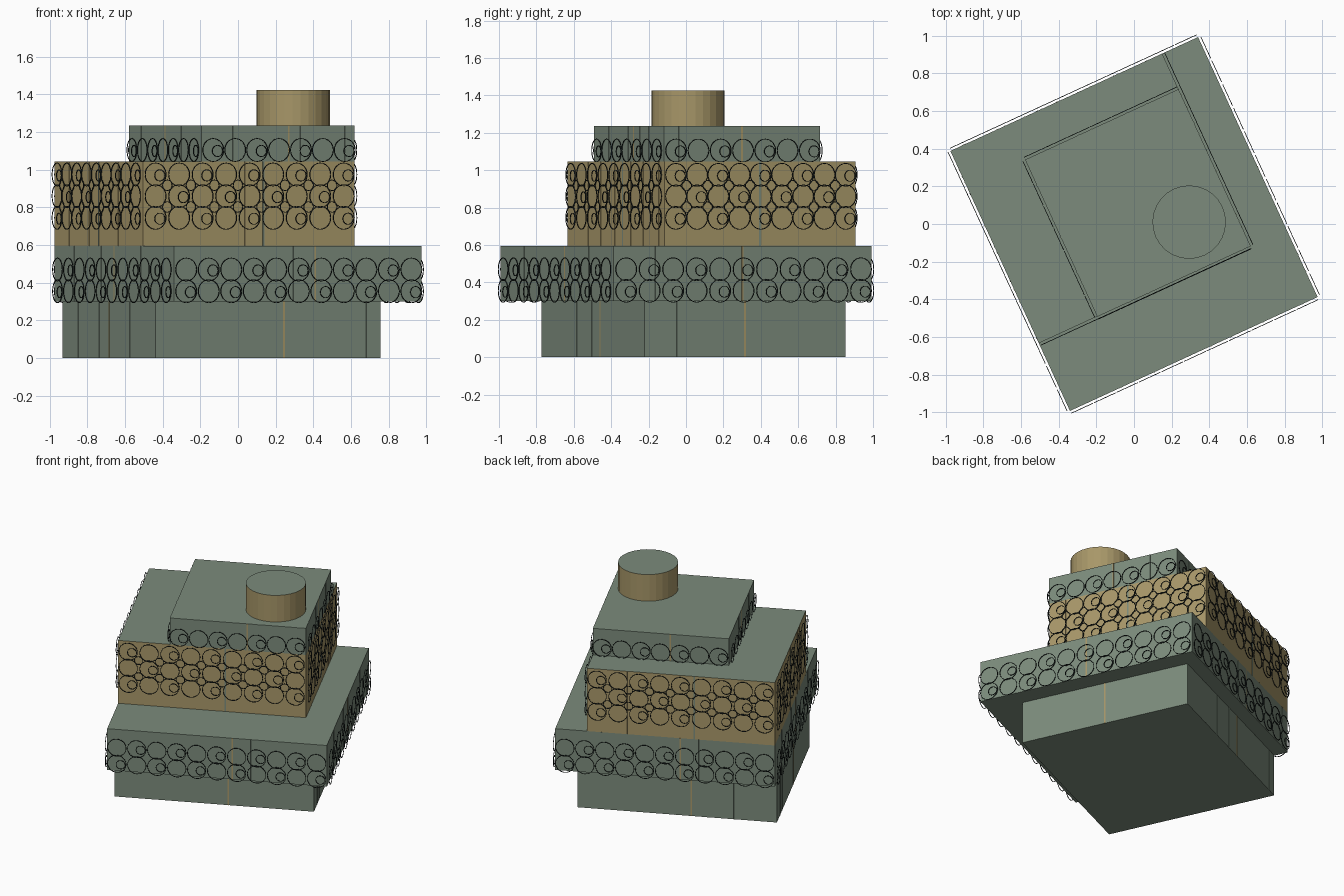
import bpy, bmesh, math
from mathutils import Matrix, Vector

cube = bpy.data.objects.get("Cube")
if cube:
    bpy.data.objects.remove(cube, do_unlink=True)

TURN = math.radians(24.7)   # the whole building is turned on its plot
UP = Vector((0, 0, 1))


def material(name, rgb):
    m = bpy.data.materials.new(name)
    m.use_nodes = True
    m.diffuse_color = (*rgb, 1)
    bsdf = next(n for n in m.node_tree.nodes if n.type == 'BSDF_PRINCIPLED')
    bsdf.inputs["Base Color"].default_value = (*rgb, 1)
    return m


GREEN = material("sage green", (0.2, 0.26, 0.2))
TAN = material("warm tan", (0.39, 0.31, 0.14))
DARK = material("dark metal", (0.012, 0.018, 0.018))


def add_object(name, bm, *mats):
    mesh = bpy.data.meshes.new(name)
    bmesh.ops.recalc_face_normals(bm, faces=bm.faces)
    # slot 0 covers the walls, slot 1 the horizontal faces
    if len(mats) > 1:
        for f in bm.faces:
            f.material_index = 1 if abs(f.normal.z) > 0.9 else 0
    bm.to_mesh(mesh)
    bm.free()
    for m in mats:
        mesh.materials.append(m)
    ob = bpy.data.objects.new(name, mesh)
    ob.rotation_euler.z = TURN
    bpy.context.collection.objects.link(ob)
    return ob


def add_box(bm, lo, hi):
    lo, hi = Vector(lo), Vector(hi)
    m = Matrix.Translation((lo + hi) / 2) @ Matrix.Diagonal((*(hi - lo), 1))
    bmesh.ops.create_cube(bm, size=1, matrix=m)


def add_ring(bm, centre, along, normal, radius, sides=28, t=0.0018):
    """Thin hoop of square section, lying parallel to a wall."""
    rows = []
    for i in range(sides):
        a = math.tau * i / sides
        out = along * math.cos(a) + UP * math.sin(a)
        rows.append([bm.verts.new(centre + out * (radius + s * t) + normal * d * t)
                     for s, d in ((-1, -1), (1, -1), (1, 1), (-1, 1))])
    for i in range(sides):
        a, b = rows[i], rows[(i + 1) % sides]
        for k in range(4):
            n = (k + 1) % 4
            bm.faces.new((a[k], a[n], b[n], b[k]))


def walls(u0, u1, v0, v1):
    """Start corner, direction and outward normal for the four walls."""
    corners = [Vector(c) for c in ((u0, v0, 0), (u1, v0, 0), (u1, v1, 0), (u0, v1, 0))]
    for i in range(4):
        start, end = corners[i], corners[(i + 1) % 4]
        along = (end - start).normalized()
        yield start, along, along.cross(UP), (end - start).length


# name, footprint (u0, u1, v0, v1), z range, wall and accent colours, hoop rows, hoops per row
floors = [
    ("ground_floor", (-0.72, 0.595, -0.519, 0.665), (0, 0.3), GREEN, TAN, [], 0),
    ("lower_floor", (-0.724, 0.724, -0.76, 0.76), (0.3, 0.595), GREEN, TAN, [0.355, 0.47], 11),
    ("middle_floor", (-0.724, 0.514, -0.364, 0.76), (0.595, 1.045), TAN, GREEN,
     [0.745, 0.86, 0.975], 9),
    ("upper_floor", (-0.383, 0.514, -0.366, 0.552), (1.045, 1.235), GREEN, TAN, [1.105], 7),
]
front_strips = [0.21, 0.34, 0.485, 0.57, 0.65, 0.78, 0.94]
side_strips = [0.1, 0.165, 0.39, 0.5, 0.72, 0.785]

for name, plan, (z0, z1), colour, accent, rows, count in floors:
    u0, u1, v0, v1 = plan
    bm = bmesh.new()
    add_box(bm, (u0, v0, z0), (u1, v1, z1))
    add_object(name, bm, colour, GREEN)

    # Slim upright strips on every wall, one per wall in the accent colour
    plain, accented = bmesh.new(), bmesh.new()
    for w, (start, along, normal, length) in enumerate(walls(*plan)):
        strips = side_strips if w % 2 else front_strips
        for i, f in enumerate(strips):
            p = start + along * length * f
            half = along * 0.005 + normal * 0.0015
            half = Vector((abs(half.x), abs(half.y), 0))
            add_box(accented if i == len(strips) // 2 else plain,
                    p - half + UP * z0, p + half + UP * z1)
    add_object(name + "_strips", plain, colour)
    add_object(name + "_accent_strips", accented, accent)

    # Screen of large hoops with small hoops inside and between
    if not rows:
        continue
    bm = bmesh.new()
    for start, along, normal, length in walls(*plan):
        step = length / count
        for j, z in enumerate(rows):
            for i in range(count):
                c = start + along * step * (i + 0.5) + normal * 0.014 + UP * z
                add_ring(bm, c, along, normal, 0.061)
                if (i + j) % 2 == 0:
                    add_ring(bm, c + along * 0.025 - UP * 0.005, along, normal, 0.03, 20)
                if len(rows) > 2 and j < len(rows) - 1 and i < count - 1:
                    mid = c + along * step / 2 + UP * (rows[j + 1] - z) / 2
                    add_ring(bm, mid, along, normal, 0.028, 20)
    add_object(name + "_hoop_screen", bm, DARK)

# Round roof tower
bm = bmesh.new()
spot = Matrix.Rotation(-TURN, 4, 'Z') @ Vector((0.293, 0.01, 1.33))
bmesh.ops.create_cone(bm, cap_ends=True, segments=28, radius1=0.195, radius2=0.195,
                      depth=0.19, matrix=Matrix.Translation(spot))
add_object("roof_tower", bm, TAN, GREEN)
